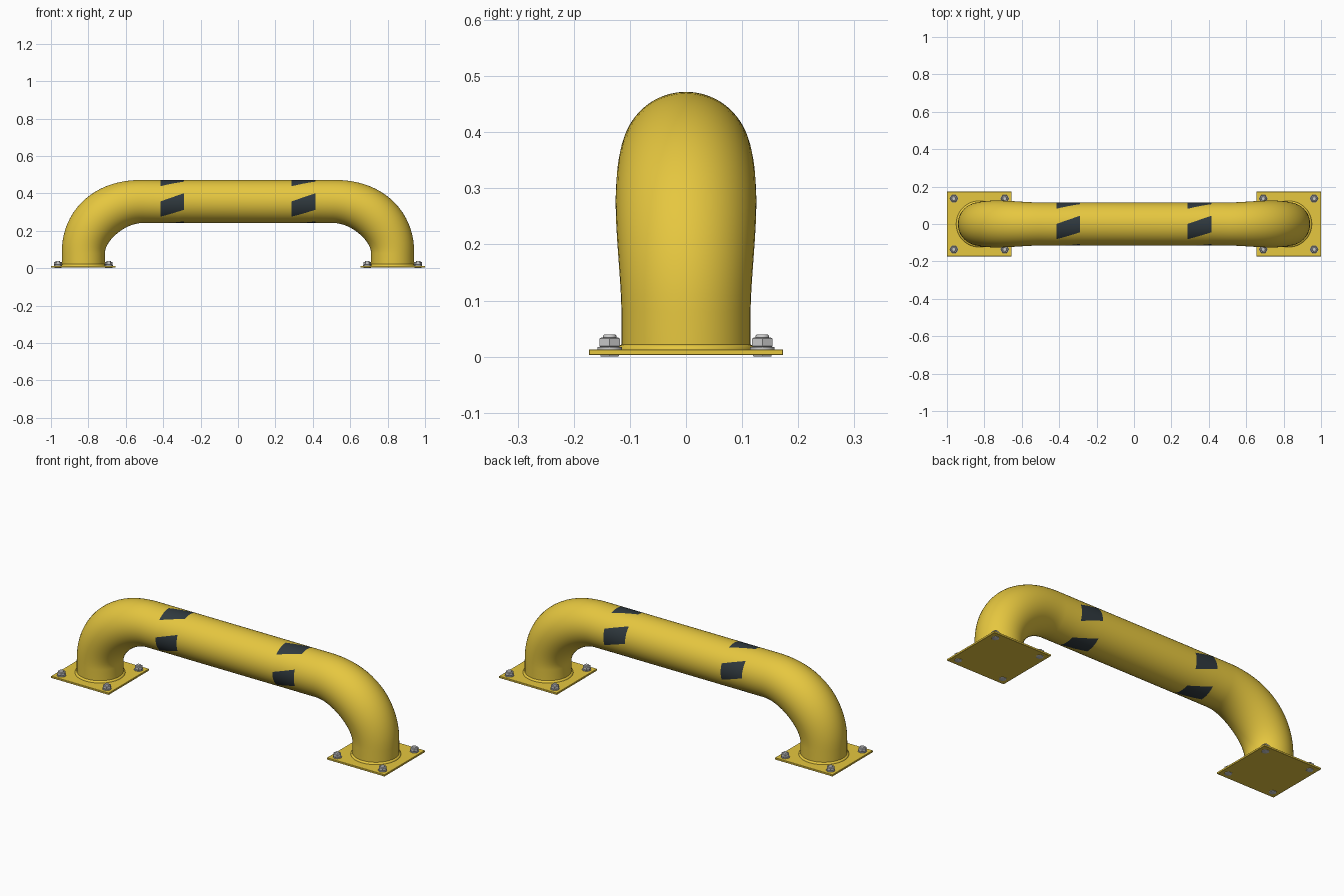
import bpy, bmesh, math
from mathutils import Vector

if "Cube" in bpy.data.objects:
    bpy.data.objects.remove(bpy.data.objects["Cube"])

SEG = 48            # sides of the tube
R = 0.115           # tube radius
LEG_X, BAR_Z = 0.827, 0.357
PLATE_Z0, PLATE_Z1 = 0.003, 0.013


def material(name, rgb):
    m = bpy.data.materials.new(name)
    m.diffuse_color = (*rgb, 1)
    m.use_nodes = True
    m.node_tree.nodes["Principled BSDF"].inputs["Base Color"].default_value = m.diffuse_color
    return m


yellow = material("safety_yellow", (0.79, 0.57, 0.05))
black = material("stripe_black", (0.03, 0.042, 0.05))


def make_object(name, bm, mats=()):
    bmesh.ops.recalc_face_normals(bm, faces=bm.faces)
    me = bpy.data.meshes.new(name)
    bm.to_mesh(me)
    bm.free()
    ob = bpy.data.objects.new(name, me)
    bpy.context.collection.objects.link(ob)
    for m in mats:
        me.materials.append(m)
    bpy.ops.object.select_all(action='DESELECT')
    ob.select_set(True)
    bpy.context.view_layer.objects.active = ob
    bpy.ops.object.shade_smooth_by_angle(angle=math.radians(35))
    return ob


def lathe(bm, x, y, profile, seg, cap=True):
    """Stack of rings given as (radius, z)."""
    rings = []
    for r, z in profile:
        rings.append([bm.verts.new((x + r * math.cos(2 * math.pi * k / seg),
                                    y + r * math.sin(2 * math.pi * k / seg), z))
                      for k in range(seg)])
    for a, b in zip(rings, rings[1:]):
        for k in range(seg):
            j = (k + 1) % seg
            bm.faces.new((a[k], a[j], b[j], b[k]))
    if cap:
        bm.faces.new(rings[0])
        bm.faces.new(rings[-1])


# Tube path: (x, z, tangent x, tangent z, radius, twist)
BEND_X, BEND_Z = 0.51, 0.08
rx, rz = LEG_X - BEND_X, BAR_Z - BEND_Z
TW = math.radians(22.5)
left = [(-LEG_X, PLATE_Z1, 0, 1, R, 0)]
N = 20
for i in range(N + 1):
    t = math.pi / 2 * i / N
    swell = R * (1 + 0.09 * math.sin(2 * t) ** 1.5 if 0 < i < N else 1)
    d = Vector((rx * math.sin(t), rz * math.cos(t))).normalized()
    left.append((-BEND_X - rx * math.cos(t), BEND_Z + rz * math.sin(t), d.x, d.y, swell, 0))
right = [(-x, z, tx, -tz, r, 2 * TW) for x, z, tx, tz, r, _ in reversed(left)]
path, stripe_rows = list(left), {}
for n, (x0, x1) in enumerate(((-0.415, -0.288), (0.286, 0.415))):
    for s in range(4):
        stripe_rows[len(path)] = n
        path.append((x0 + (x1 - x0) * s / 4, BAR_Z, 1, 0, R, TW * (n + s / 4)))
    path.append((x1, BAR_Z, 1, 0, R, TW * (n + 1)))
path += right

# Rail tube with slanted stripe patches
bm = bmesh.new()
rings = []
for x, z, tx, tz, r, tw in path:
    ring = []
    for k in range(SEG):
        a = 2 * math.pi * k / SEG + tw - math.pi / 4
        h = r * math.sin(a)
        ring.append(bm.verts.new((x - tz * h, -r * math.cos(a), z + tx * h)))
    rings.append(ring)
for i in range(len(rings) - 1):
    for k in range(SEG):
        j = (k + 1) % SEG
        f = bm.faces.new((rings[i][k], rings[i][j], rings[i + 1][j], rings[i + 1][k]))
        if i in stripe_rows and (k + 3 * stripe_rows[i]) % 12 < 6:
            f.material_index = 1
make_object("rail_tube", bm, (yellow, black))

for side, sx in (("left", -LEG_X), ("right", LEG_X)):
    # Base plate
    bm = bmesh.new()
    bmesh.ops.create_cube(bm, size=1)
    for v in bm.verts:
        v.co = Vector((sx + v.co.x * 0.346, v.co.y * 0.346,
                       (PLATE_Z0 + PLATE_Z1) / 2 + v.co.z * (PLATE_Z1 - PLATE_Z0)))
    bmesh.ops.bevel(bm, geom=bm.edges[:], offset=0.001, segments=1, affect='EDGES')
    make_object(side + "_base_plate", bm, (yellow,))

    # Weld bead around the foot of the tube
    bm = bmesh.new()
    lathe(bm, sx, 0, [(R + 0.009, 0.012), (R + 0.008, 0.017),
                      (R + 0.005, 0.020), (R - 0.001, 0.022)], SEG, cap=False)
    make_object(side + "_weld_bead", bm, (yellow,))

    # Washer, hex nut and stud at each corner
    bm = bmesh.new()
    for dx in (-0.136, 0.136):
        for y in (-0.136, 0.136):
            x = sx + dx
            lathe(bm, x, y, [(0.022, 0.012), (0.022, 0.017)], 24)
            lathe(bm, x, y, [(0.019, 0.017), (0.021, 0.019), (0.021, 0.032), (0.018, 0.034)], 6)
            lathe(bm, x, y, [(0.012, 0.0), (0.012, 0.037), (0.010, 0.040)], 16)
            lathe(bm, x, y, [(0.017, 0.0), (0.019, 0.001), (0.019, 0.004)], 6)
    make_object(side + "_anchor_bolts", bm)
